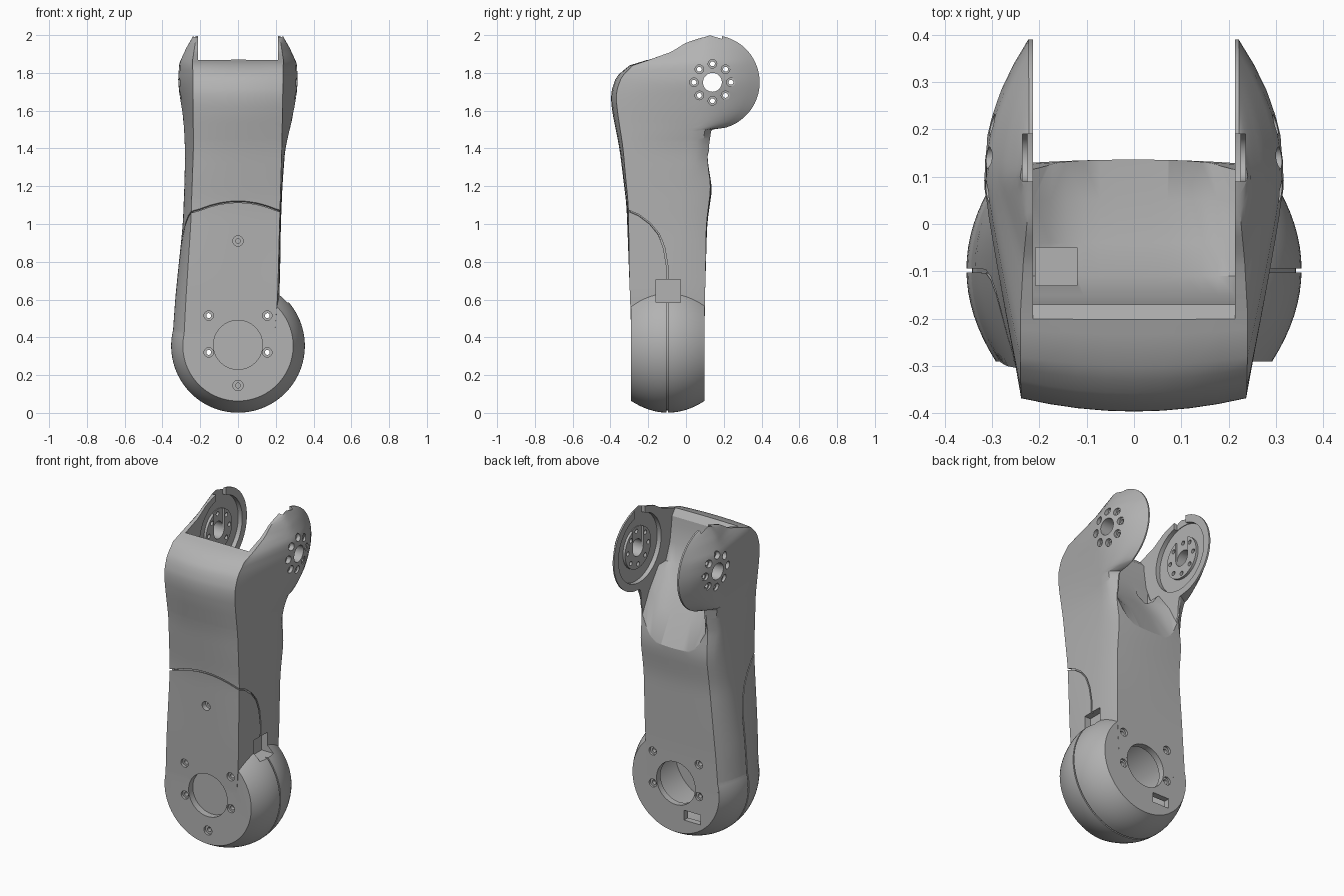
import bpy, bmesh, math
from mathutils import Matrix, Vector

cube = bpy.data.objects.get("Cube")
if cube:
    bpy.data.objects.remove(cube, do_unlink=True)

grey = bpy.data.materials.new("plain_grey")
grey.use_nodes = True
grey.diffuse_color = (0.45, 0.45, 0.45, 1)
grey.node_tree.nodes["Principled BSDF"].inputs["Base Color"].default_value = (0.45, 0.45, 0.45, 1)


def finish(bm, name):
    bmesh.ops.recalc_face_normals(bm, faces=bm.faces)
    mesh = bpy.data.meshes.new(name)
    bm.to_mesh(mesh)
    bm.free()
    mesh.materials.append(grey)
    ob = bpy.data.objects.new(name, mesh)
    bpy.context.collection.objects.link(ob)
    return ob


def skin(rings, name, closed=True):
    bm = bmesh.new()
    rows = [[bm.verts.new(p) for p in ring] for ring in rings]
    n = len(rows[0])
    for a, b in zip(rows, rows[1:]):
        for i in range(n if closed else n - 1):
            j = (i + 1) % n
            bm.faces.new((a[i], a[j], b[j], b[i]))
    if closed:
        bm.faces.new(rows[0])
        bm.faces.new(rows[-1])
    return finish(bm, name)


def cylinder(axis, centre, radius, length, sides=24):
    bm = bmesh.new()
    turn = Matrix.Rotation(math.pi / 2, 4, "Y" if axis == "X" else "X")
    bmesh.ops.create_cone(bm, cap_ends=True, segments=sides, radius1=radius, radius2=radius,
                          depth=length, matrix=Matrix.Translation(centre) @ turn)
    return finish(bm, "cylinder")


def box(low, high):
    low, high = Vector(low), Vector(high)
    bm = bmesh.new()
    bmesh.ops.create_cube(bm, size=1, matrix=Matrix.Translation((low + high) / 2)
                          @ Matrix.Diagonal((*(high - low), 1)))
    return finish(bm, "box")


def combine(target, tool, operation="DIFFERENCE"):
    mod = target.modifiers.new("cut", "BOOLEAN")
    mod.operation, mod.solver, mod.object = operation, "EXACT", tool
    bpy.context.view_layer.objects.active = target
    bpy.ops.object.modifier_apply(modifier=mod.name)
    bpy.data.objects.remove(tool, do_unlink=True)


def lookup(table, z):
    if z <= table[0][0]:
        return table[0][1]
    for (a, u), (b, v) in zip(table, table[1:]):
        if z <= b:
            return u + (v - u) * (z - a) / (b - a)
    return table[-1][1]


def soft(table, z):
    d = 0.04 * min(1, max(0, (1.85 - z) * 5))
    return sum(lookup(table, z + k) for k in (-d, 0, d)) / 3


# Height-to-size tables for the leg shell
EAR_Y, EAR_Z, EAR_R = 0.14, 1.75, 0.25
front_y = [(.36, -.288), (.6, -.296), (1.1, -.315), (1.4, -.352), (1.6, -.392), (1.69, -.4),
           (1.78, -.37), (1.84, -.3), (1.87, -.2), (1.91, -.08), (1.96, .0), (2, .125)]
back_y = [(.36, .098), (.6, .1), (1, .112), (1.2, .14), (1.3, .125), (1.46, .122), (1.5, .14)]
ear_w = [(1.57, .291), (1.75, .32), (1.85, .312), (1.93, .275), (2, .235)]
wide = {-1: [(.36, .349), (.6, .333), (1, .292), (1.2, .284), (1.4, .28)] + ear_w,
        1: [(.36, .2), (.62, .221), (1, .227), (1.2, .235), (1.4, .25)] + ear_w}
front_w = {-1: [(.36, .288), (.6, .276), (1, .25), (1.4, .236), (1.87, .24), (2, .22)],
           1: [(.36, .19), (.62, .21), (1, .22), (1.4, .232), (1.87, .24), (2, .22)]}
back_w = {-1: [(.36, .288), (.6, .27), (1, .235), (1.4, .225), (2, .222)],
          1: [(.36, .19), (.62, .205), (1, .21), (1.4, .22), (2, .222)]}
middle_y = [(.4, -.1), (1.2, -.02), (1.55, .1)]
bulge = [(.7, 0), (1.3, .015), (1.6, .028), (1.8, .028), (1.9, 0)]


def section(z, inset):
    yf = soft(front_y, z) + inset
    yb = soft(back_y, z) if z < 1.5 else EAR_Y + math.sqrt(max(0, EAR_R ** 2 - (z - EAR_Z) ** 2))
    yb = max(yb - inset, yf + 0.02)
    bf = soft(bulge, z)
    bb = bf * 0.6 if z < 1.4 else 0
    ym = min(max(soft(middle_y, z), yf + bf + 0.005), yb - 0.005)
    power = 2 if z < 1 else max(1.15, 2 - (z - 1) * 1.6)
    fw, bw, xm = ({s: soft(t[s], z) - inset for s in (-1, 1)} for t in (front_w, back_w, wide))

    def across(w, y, b, steps=8):
        pts = []
        for i in range(steps + 1):
            k = i / steps * 2 - 1
            pts.append((k * w[1 if k > 0 else -1], y + b * k * k, z))
        return pts

    def side(s, steps=14):
        pts = []
        for i in range(1, steps):
            y = yf + bf + (yb - bb - yf - bf) * i / steps
            if y < ym:
                u = (y - yf - bf) / (ym - yf - bf)
                x = fw[s] + (xm[s] - fw[s]) * (1 - (1 - u) ** power)
            else:
                x = xm[s] - (xm[s] - bw[s]) * ((y - ym) / (yb - ym)) ** 2
            pts.append((s * x, y, z))
        return pts

    return across(fw, yf, bf) + side(1) + across(bw, yb, -bb)[::-1] + side(-1)[::-1]


def leg_shell(levels, inset=0.0):
    return skin([section(z, inset) for z in levels], "leg_link")


def round_end(inset=0.0, steps=16, sides=96):
    rings = []
    for i in range(steps + 1):
        k = i / steps * 2 - 1
        r = 0.354 - 0.062 * k * k - inset
        y = -0.096 + (0.194 - inset) * k
        rings.append([(r * math.cos(a), y, 0.355 + r * math.sin(a))
                      for a in (math.tau * j / sides for j in range(sides))])
    return skin(rings, "round_end")


# Outer shell: leg with fork ears, joined to the round lower end
levels = [.36 + .04 * i for i in range(27)] + [1.42 + .01 * i for i in range(12)]
levels += [1.54 + .025 * i for i in range(13)] + [1.86 + .012 * i for i in range(11)] + [1.989, 1.996, 1.9995]
leg = leg_shell(levels)
combine(leg, round_end(), "UNION")

# Panel seam: thin curved sheet cut, backed by a slightly smaller core
path = [(-.36, 1.085), (-.31, 1.065), (-.25, 1.04), (-.19, .995), (-.145, .94), (-.115, .87),
        (-.1, .78), (-.098, .6), (-.098, -.05)]
columns = [-0.4 + 0.05 * i for i in range(17)]
seam = skin([[(x, y, z + (0.05 * max(0, 1 - (x / .23) ** 2) if z > .9 else 0)) for y, z in path]
             for x in columns], "seam", closed=False)
sheet = seam.modifiers.new("thickness", "SOLIDIFY")
sheet.thickness, sheet.offset = 0.008, 0
combine(leg, seam)
core = leg_shell([z for z in levels if z < 1.3], 0.012)
combine(core, round_end(0.012), "UNION")
combine(leg, core, "UNION")

# Scoop that clears the space between the ears
scoop = [(.22, 1.06), (.135, 1.2), (.05, 1.36), (-.04, 1.48), (-.11, 1.58), (-.15, 1.68), (-.165, 1.78),
         (-.17, 1.83), (-.21, 1.88), (-.21, 2.1), (.6, 2.1), (.6, 1.06)]
rings = []
for i in range(13):
    k = i / 6 - 1
    rings.append([(0.213 * k, y, z + (0.1 * k ** 4 if z < 1.5 else 0)) for y, z in scoop])
combine(leg, skin(rings, "scoop"))
combine(leg, box((-.208, -.13, 1.3), (-.12, -.05, 1.7)))

# Ears: inner recess, hub, insertion slot, hub holes with counterbores
for s in (-1, 1):
    combine(leg, cylinder("X", (s * .22, EAR_Y, EAR_Z), .205, .04, 64))
    combine(leg, cylinder("X", (s * .245, EAR_Y, EAR_Z), .125, .04, 48), "UNION")
    x0, x1 = sorted((s * .2, s * .236))
    combine(leg, box((x0, EAR_Y - .05, EAR_Z), (x1, EAR_Y + .05, 2.1)))
combine(leg, cylinder("X", (0, EAR_Y, EAR_Z), .05, 1, 32))
for i in range(8):
    a = math.tau * i / 8
    y, z = EAR_Y + .098 * math.cos(a), EAR_Z + .098 * math.sin(a)
    combine(leg, cylinder("X", (0, y, z), .013, 1, 16))
    for s in (-1, 1):
        combine(leg, cylinder("X", (s * .335, y, z), .023, .1, 20))

# Round end: hollow, main bore, screw holes, rear slot, side port
combine(leg, cylinder("Y", (0, -.095, .36), .25, .31, 64))
combine(leg, cylinder("Y", (0, 0, .36), .13, 1, 64))
for x in (-.155, .155):
    for z in (.32, .515):
        combine(leg, cylinder("Y", (x, 0, z), .013, 1, 16))
        for y in (-.32, .13):
            combine(leg, cylinder("Y", (x, y, z), .025, .09, 20))
for z in (.145, .91):
    combine(leg, cylinder("Y", (0, -.32, z), .027, .09, 20))
    combine(leg, cylinder("Y", (0, -.27, z), .013, .1, 16))
combine(leg, box((-.168, .04, .15), (-.055, .2, .21)))
combine(leg, box((.18, -.16, .585), (.4, -.03, .705)))

# Smooth shading with sharp edges kept
bpy.ops.object.select_all(action="DESELECT")
leg.select_set(True)
bpy.context.view_layer.objects.active = leg
bpy.ops.object.shade_smooth_by_angle(angle=math.radians(30))
